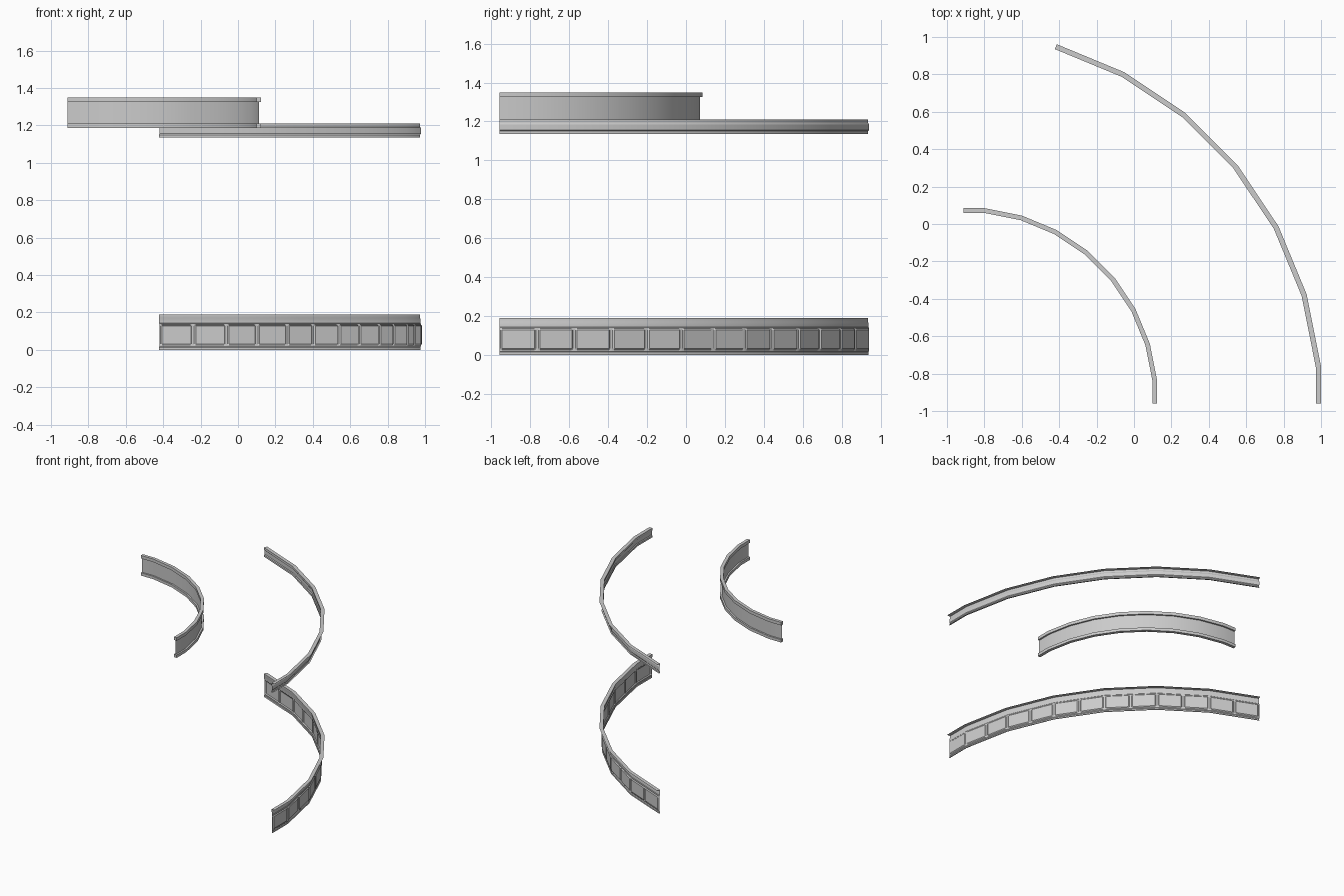
import bpy, bmesh
from math import cos, sin, tan, radians
from mathutils import Vector

if "Cube" in bpy.data.objects:
    bpy.data.objects.remove(bpy.data.objects["Cube"])

STEP = 11.25


def make_path(start, lengths):
    """Faceted arc turning left by STEP at each corner: (arc length, point, mitre)."""
    pts, s = [Vector(start)], [0.0]
    for i, l in enumerate(lengths):
        a = radians(90 + i * STEP)
        pts.append(pts[-1] + Vector((cos(a), sin(a))) * l)
        s.append(s[-1] + l)
    out, n = [], len(lengths)
    for i, p in enumerate(pts):
        if i == 0:
            turn, k = 0, 1
        elif i == n:
            turn, k = (n - 1) * STEP, 1
        else:
            turn, k = (i - 0.5) * STEP, 1 / cos(radians(STEP / 2))
        a = radians(turn)
        out.append((s[i], p, Vector((cos(a), sin(a))) * k))
    return out


def at(path, s, d, z):
    """Point at arc length s, offset d towards the convex side."""
    for (s0, p0, m0), (s1, p1, m1) in zip(path, path[1:]):
        if s <= s1 + 1e-6:
            break
    q = (p0 + m0 * d).lerp(p1 + m1 * d, (s - s0) / (s1 - s0))
    return (q.x, q.y, z)


def finish(bm, name, closed=False):
    if closed:
        bmesh.ops.recalc_face_normals(bm, faces=bm.faces)
    me = bpy.data.meshes.new(name)
    bm.to_mesh(me)
    bm.free()
    ob = bpy.data.objects.new(name, me)
    bpy.context.collection.objects.link(ob)
    bpy.ops.object.select_all(action='DESELECT')
    ob.select_set(True)
    bpy.context.view_layer.objects.active = ob
    bpy.ops.object.shade_smooth_by_angle(angle=radians(25))
    return ob


def sweep(name, path, profile, stations=None, depth=None, closed=False):
    """Sweep a (depth, z) profile along the path; depth(s, d, z) may sink panels."""
    bm = bmesh.new()
    stations = stations or [c[0] for c in path]
    rows = [[bm.verts.new(at(path, s, depth(s, d, z) if depth else d, z))
             for d, z in profile] for s in stations]
    n = len(profile)
    for r0, r1 in zip(rows, rows[1:]):
        for j in range(n if closed else n - 1):
            k = (j + 1) % n
            bm.faces.new((r0[j], r0[k], r1[k], r1[j]))
    if closed:
        bm.faces.new(rows[0])
        bm.faces.new(rows[-1])
    return finish(bm, name, closed)


large = make_path((0.972, -0.96), [0.195] + [0.388] * 6)
small = make_path((0.099, -0.96), [0.12] + [0.1965] * 7 + [0.11])

# lower balcony front: row of sunk panels between mouldings
COUNT, GAP, BEVEL = 13, 0.007, 0.007
total = large[-1][0]
pitch = total / COUNT
cuts = {round(c[0], 5) for c in large}
for i in range(COUNT):
    a, b = i * pitch, (i + 1) * pitch
    cuts |= {round(v, 5) for v in (a + GAP, a + GAP + BEVEL, b - GAP - BEVEL, b - GAP)}


def panel_depth(s, d, z):
    t = s % pitch
    e = GAP + BEVEL - 1e-4
    return 0.012 if e < t < pitch - e and 0.03 < z < 0.13 else d


sweep("lower_balcony_panels", large,
      [(0.006, 0.018), (0.006, 0.025), (0.006, 0.032), (0.006, 0.128),
       (0.006, 0.135), (0.006, 0.14)], sorted(cuts), panel_depth)
sweep("lower_balcony_base", large,
      [(0.010, 0.0), (0.003, 0.0), (0.003, 0.014), (0.006, 0.018)])
sweep("lower_balcony_cornice", large,
      [(0.006, 0.14), (0.003, 0.144), (0.003, 0.165), (0.0, 0.173),
       (0.0, 0.19), (0.028, 0.19)])

# upper rail: shallow channel with a flat top ledge
sweep("upper_rail", large,
      [(0.012, 1.135), (0.001, 1.135), (0.001, 1.15), (0.006, 1.156),
       (0.006, 1.185), (0.0, 1.194), (0.0, 1.21), (0.028, 1.21)])

# small upper wall with a solid band along each edge
sweep("small_wall", small, [(0.012, 1.205), (0.012, 1.325)])
for name, z0, z1 in (("small_wall_lower_band", 1.187, 1.21),
                     ("small_wall_upper_band", 1.325, 1.35)):
    sweep(name, small, [(0.0, z0), (0.0, z1), (0.025, z1), (0.025, z0)], closed=True)
